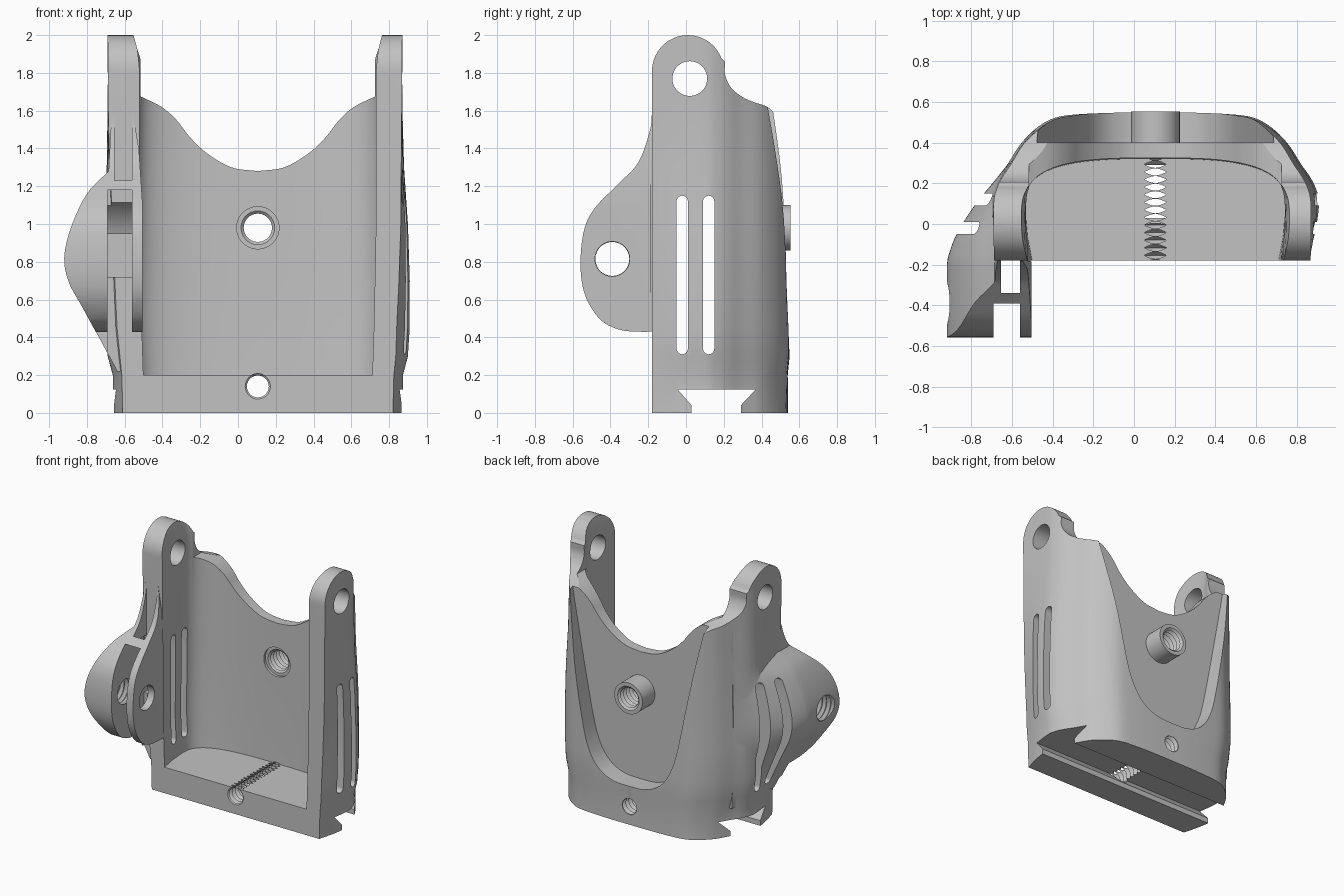
import bpy, bmesh, math
from mathutils import Vector

cube = bpy.data.objects.get("Cube")
if cube:
    bpy.data.objects.remove(cube)

MID = 0.105  # centre line of the shell

grey = bpy.data.materials.new("plain grey")
grey.use_nodes = True
grey.diffuse_color = (0.54, 0.54, 0.54, 1)
grey.node_tree.nodes["Principled BSDF"].inputs["Base Color"].default_value = (0.54, 0.54, 0.54, 1)


def make(name, rings):
    """Closed solid from matching rings of points."""
    bm = bmesh.new()
    loops = [[bm.verts.new(p) for p in ring] for ring in rings]
    n = len(loops[0])
    for a, b in zip(loops, loops[1:]):
        for i in range(n):
            j = (i + 1) % n
            bm.faces.new((a[i], a[j], b[j], b[i]))
    bm.faces.new(loops[0])
    bm.faces.new(loops[-1])
    bmesh.ops.recalc_face_normals(bm, faces=bm.faces)
    mesh = bpy.data.meshes.new(name)
    bm.to_mesh(mesh)
    bm.free()
    ob = bpy.data.objects.new(name, mesh)
    bpy.context.collection.objects.link(ob)
    mesh.materials.append(grey)
    return ob


def place(axis, p, d):
    """Point from a flat profile point and a distance along the axis."""
    return {"x": (d, p[0], p[1]), "y": (p[0], d, p[1]), "z": (p[0], p[1], d)}[axis]


def prism(name, pts, axis, a, b):
    return make(name, [[place(axis, p, d) for p in pts] for d in (a, b)])


def box(name, x0, x1, y0, y1, z0, z1):
    return prism(name, [(x0, y0), (x1, y0), (x1, y1), (x0, y1)], "z", z0, z1)


def arc(cx, cy, r, start, end, n=24):
    angles = [math.radians(start + (end - start) * i / n) for i in range(n + 1)]
    return [(cx + r * math.cos(t), cy + r * math.sin(t)) for t in angles]


def rod(name, c, r, axis, a, b):
    return prism(name, arc(c[0], c[1], r, 0, 360, 40)[:-1], axis, a, b)


def thread(name, c, r0, r1, axis, a, b, pitch=0.036):
    """Rod with ridges, used to cut a threaded hole."""
    n = int((b - a) / pitch) * 2
    return make(name, [[place(axis, p, a + (b - a) * i / n)
                        for p in arc(c[0], c[1], r1 if i % 2 else r0, 0, 360, 28)[:-1]]
                       for i in range(n + 1)])


def smooth(pts, n=5):
    """Rounded path through a few points."""
    v = [Vector(p) for p in pts]
    v = [2 * v[0] - v[1]] + v + [2 * v[-1] - v[-2]]
    out = []
    for a, b, c, d in zip(v, v[1:], v[2:], v[3:]):
        for k in range(n):
            t = k / n
            out.append(tuple(0.5 * (2 * b + (c - a) * t + (2 * a - 5 * b + 4 * c - d) * t * t
                                    + (3 * b - a - 3 * c + d) * t ** 3)))
    return out + [tuple(v[-2])]


def mirrored(half):
    """Symmetric profile about the centre line, from the middle outwards."""
    return [(MID - x, z) for x, z in reversed(half)] + [(MID + x, z) for x, z in half if x > 0]


def combine(ob, operation, *others):
    for other in others:
        mod = ob.modifiers.new("bool", "BOOLEAN")
        mod.operation, mod.solver, mod.object = operation, "EXACT", other
        bpy.context.view_layer.update()
        dg = bpy.context.evaluated_depsgraph_get()
        mesh = bpy.data.meshes.new_from_object(ob.evaluated_get(dg))
        ob.modifiers.clear()
        ob.data = mesh
        bpy.data.objects.remove(other)


def closed_ring(half, cx, z):
    """Full section from its right half, which ends on the centre line."""
    return [(cx + x, y, z) for x, y in half] + [(cx - x, y, z) for x, y in reversed(half[:-1])]


def outer_ring(z, front_w, w, back, cx):
    """Open-fronted section with slanting back corners."""
    half = [(front_w, -.18), ((front_w + 2 * w) / 3, -.04), (w, .1), (.985 * w, .165),
            (.95 * w, .225), (.89 * w, .295), (.81 * w, .395), (.71 * w, back - .073),
            (.6 * w, back - .025), (.45 * w, back - .008), (.2 * w, back), (0, back)]
    return closed_ring(smooth(half, 4), cx, z)


def inner_ring(z, front_w, w, back):
    """Open-fronted section with evenly rounded back corners."""
    half = [(front_w, -.185), ((front_w + 2 * w) / 3, -.06)]
    for i in range(25):
        t = math.pi / 2 * i / 24
        half.append((w * max(math.cos(t), 0) ** .667, .08 + (back - .08) * math.sin(t) ** .667))
    half[-1] = (0, back)
    return closed_ring(half, MID, z)


# Outer shell: height, front half width, middle half width, back, centre
outer = [(0, .715, .768, .54, MID), (.2, .72, .768, .538, MID), (.3, .73, .795, .548, MID),
         (.45, .74, .81, .548, .1), (.7, .752, .81, .543, .1), (1, .762, .80, .543, .1),
         (1.3, .772, .787, .543, .092), (1.6, .777, .78, .54, .09), (2.1, .78, .78, .535, .09)]
body = make("bracket_body", [outer_ring(*row) for row in outer])

# Side outline with rounded ears
side = ([(-.3, -.1), (-.3, 1.81)] + arc(.01, 1.81, .19, 180, 20)
        + smooth([(.207, 1.86), (.207, 1.79), (.24, 1.72), (.3, 1.672), (.36, 1.645), (.43, 1.62),
                  (.468, 1.58), (.485, 1.5)]) + [(.8, 1.4), (.8, -.1)])
combine(body, "INTERSECT", prism("side_outline", side, "x", -1.2, 1.2))

# Side lug: bulging outline that fades into the shell towards the back
lug_front = ([(-.67, 1.58)] + smooth([(-.685, 1.28), (-.8, 1.16), (-.885, .98), (-.92, .82),
                                      (-.895, .69), (-.83, .57), (-.77, .46), (-.64, .22)])
             + [(-.505, .22), (-.505, 1.1), (-.525, 1.4), (-.555, 1.58)])
fade = [(-.7, 1)] + smooth([(-.2, 1), (-.15, .97), (-.05, .85), (.09, .58), (.2, .3), (.3, .05)], 4)
lug = make("lug", [[(-.6 + (x + .6) * k if x < -.6 else x, y, z) for x, z in lug_front]
                   for y, k in fade])
lug_side = (smooth([(-.18, 1.6), (-.19, 1.5), (-.25, 1.33), (-.35, 1.22), (-.47, 1.1), (-.53, 1),
                    (-.555, .87), (-.555, .72), (-.525, .6), (-.45, .49), (-.35, .44), (-.25, .43),
                    (-.18, .43)]) + [(-.18, .2), (.35, .2), (.35, 1.6)])
combine(lug, "INTERSECT", prism("lug_side", lug_side, "x", -1, -.4))
# Gap between the two plates, leaving a short bridge near the top
combine(lug, "DIFFERENCE", box("gap_low", -.69, -.56, -.8, -.16, .1, 1.18),
        box("gap_high", -.655, -.56, -.34, -.16, 1.1, 1.8))
combine(body, "UNION", lug)

# Rounded recess in the wall behind the gap
recess = [(-.2, .72), (-.05, .72)] + arc(-.39, .815, .365, 8, 58, 12) + [(-.2, 1.13)]
combine(body, "DIFFERENCE", prism("recess", recess, "x", -.69, -.56))

# Hollow inside, with the ears thinning at the top
inner = [(.2, .605, .64, .32), (.5, .615, .655, .325), (1, .625, .65, .325),
         (1.8, .625, .635, .325), (1.92, .635, .645, .325), (2.2, .69, .70, .325)]
combine(body, "DIFFERENCE", make("hollow", [inner_ring(*row) for row in inner]))

# Scooped back rim
scoop = smooth([(0, 1.28), (.14, 1.3), (.27, 1.375), (.36, 1.46), (.43, 1.55), (.51, 1.62),
                (.62, 1.675)])
combine(body, "DIFFERENCE", prism("scoop", mirrored(scoop + [(.62, 2.3)]), "y", .1, 1))

# Flat tongue-shaped pocket in the back, with a round boss
pocket = smooth([(0, .3), (.14, .31), (.26, .37), (.35, .5), (.42, .75), (.56, 1.5), (.6, 1.75)])
combine(body, "DIFFERENCE", prism("pocket", mirrored(pocket), "y", .4, 1))
combine(body, "UNION", rod("boss", (MID, .98), .12, "y", .36, .553))

# Slots through both side walls
for y in (-.02, .12):
    slot = arc(y, 1.12, .03, 0, 180, 10) + arc(y, .34, .03, 180, 360, 10)
    combine(body, "DIFFERENCE", prism("slot", slot, "x", -1.2, 1.2))

# Dovetail groove under the base
groove = [(.03, -.1), (.03, .04), (-.045, .125), (.37, .125), (.29, .04), (.29, -.1)]
combine(body, "DIFFERENCE", prism("groove", groove, "x", -1.2, 1.2))

# Threaded and plain holes
combine(body, "DIFFERENCE",
        thread("base_hole", (MID, .14), .058, .081, "y", -.21, .61),
        thread("back_hole", (MID, .98), .075, .095, "y", .25, .61),
        rod("back_recess", (MID, .98), .112, "y", .25, .345),
        thread("lug_hole", (-.39, .815), .09, .11, "x", -1.01, -.65),
        rod("plate_hole", (-.39, .815), .092, "x", -.68, -.4),
        rod("ear_holes", (.02, 1.77), .092, "x", -1.2, 1.2))

# Smooth shading with sharp edges kept
bpy.ops.object.select_all(action="DESELECT")
body.select_set(True)
bpy.context.view_layer.objects.active = body
bpy.ops.object.shade_smooth_by_angle(angle=math.radians(30))
